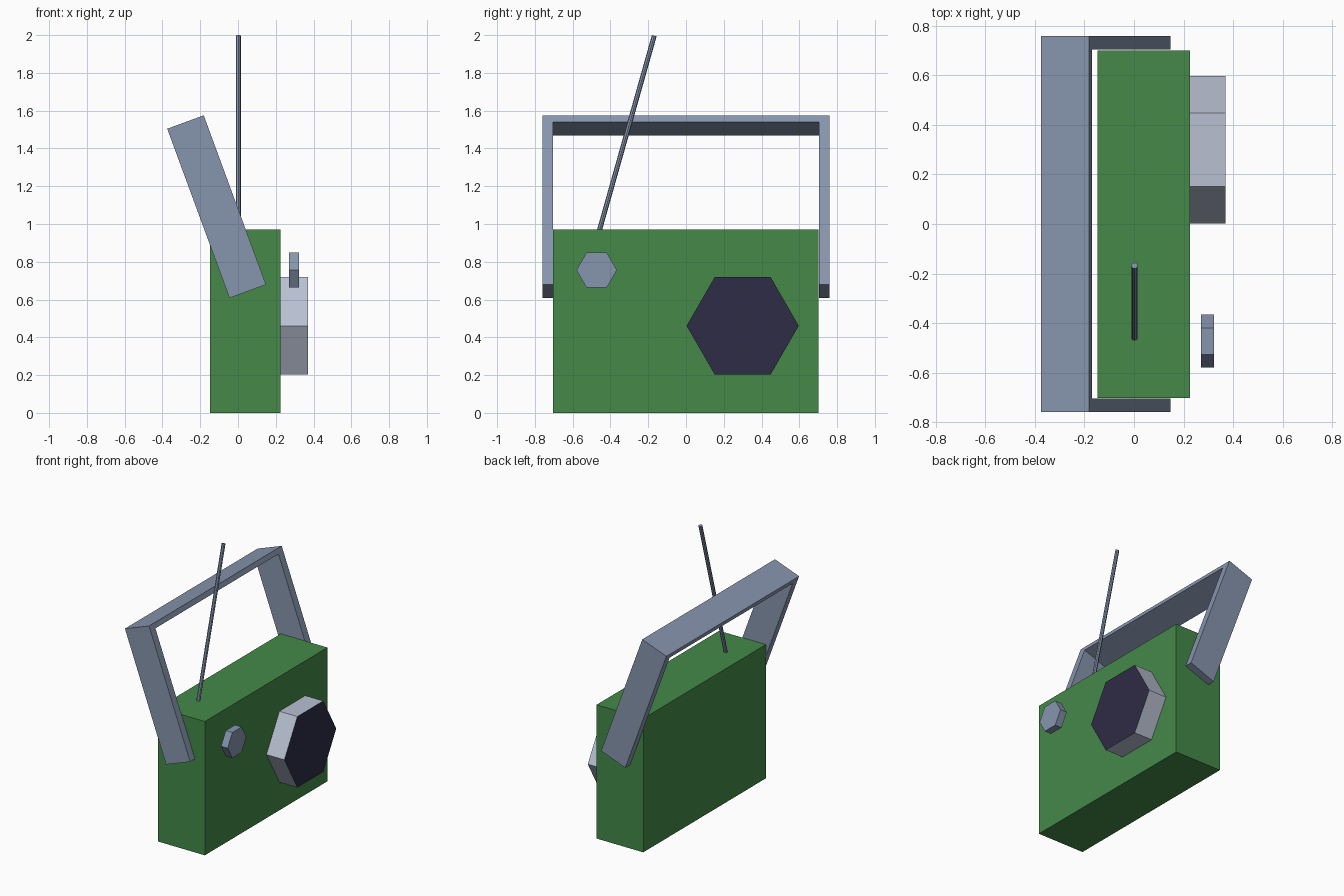
import bpy, bmesh, math
from mathutils import Vector, Matrix

if "Cube" in bpy.data.objects:
    bpy.data.objects.remove(bpy.data.objects["Cube"])


def material(name, rgb):
    m = bpy.data.materials.new(name)
    m.diffuse_color = (*rgb, 1)
    m.use_nodes = True
    m.node_tree.nodes["Principled BSDF"].inputs["Base Color"].default_value = m.diffuse_color
    return m


GREEN = material("green", (0.058, 0.25, 0.066))
STEEL = material("steel blue", (0.24, 0.30, 0.42))
LIGHT = material("light grey", (0.48, 0.53, 0.64))
DARK = material("dark navy", (0.028, 0.025, 0.062))


def finish(name, bm, *mats):
    bmesh.ops.recalc_face_normals(bm, faces=bm.faces[:])
    me = bpy.data.meshes.new(name)
    bm.to_mesh(me)
    bm.free()
    for m in mats:
        me.materials.append(m)
    ob = bpy.data.objects.new(name, me)
    bpy.context.collection.objects.link(ob)
    return ob


def extrude(points, offset):
    """Solid made by sweeping a flat outline along an offset."""
    bm = bmesh.new()
    face = bm.faces.new([bm.verts.new(p) for p in points])
    res = bmesh.ops.extrude_face_region(bm, geom=[face], use_keep_orig=True)
    verts = [g for g in res["geom"] if isinstance(g, bmesh.types.BMVert)]
    bmesh.ops.translate(bm, verts=verts, vec=offset)
    return bm


def hexagon(x, y, z, r):
    return [(x, y + r * math.cos(k * math.pi / 3), z + r * math.sin(k * math.pi / 3))
            for k in range(6)]


# Case
finish("case", extrude([(-0.148, -0.703, 0), (0.226, -0.703, 0),
                        (0.226, 0.701, 0), (-0.148, 0.701, 0)], (0, 0, 0.97)), GREEN)

# Speaker: light rim, dark front
bm = extrude(hexagon(0.22, 0.3, 0.461, 0.297), (0.15, 0, 0))
bm.normal_update()
for f in bm.faces:
    f.material_index = int(f.calc_center_median().x > 0.36)
finish("speaker", bm, LIGHT, DARK)

# Tuning knob, standing clear of the case
finish("tuning_knob", extrude(hexagon(0.27, -0.473, 0.756, 0.107), (0.053, 0, 0)), STEEL)

# Carry handle: U outline swept across its width, leaned back
W, L, T, YO, YI = 0.206, 0.955, 0.037, 0.76, 0.705
outline = [(-YO, 0), (-YO, L), (YO, L), (YO, 0),
           (YI, 0), (YI, L - T), (-YI, L - T), (-YI, 0)]
bm = extrude([(0, y, z) for y, z in outline], (W, 0, 0))
bm.transform(Matrix.Translation((-0.045, 0, 0.608)) @ Matrix.Rotation(math.radians(-20.2), 4, 'Y'))
finish("carry_handle", bm, STEEL)

# Antenna
a, b = Vector((0.002, -0.463, 0.95)), Vector((0.002, -0.168, 1.997))
bm = bmesh.new()
bmesh.ops.create_cone(bm, cap_ends=True, segments=8, radius1=0.013, radius2=0.013,
                      depth=(b - a).length)
bm.transform(Matrix.Translation((a + b) / 2) @ (b - a).to_track_quat('Z', 'Y').to_matrix().to_4x4())
finish("antenna", bm, STEEL)
